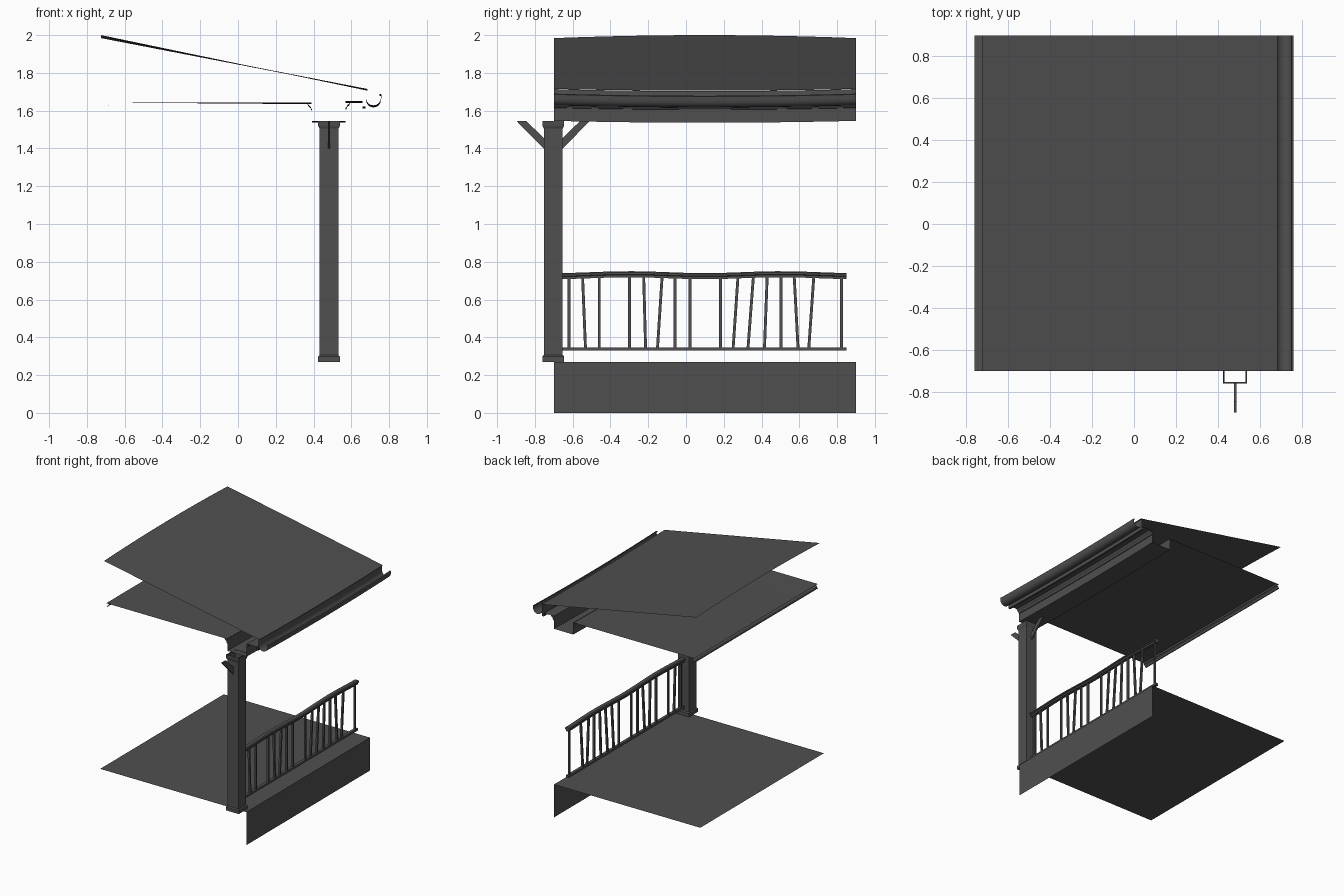
import bpy, bmesh, math

if "Cube" in bpy.data.objects:
    bpy.data.objects.remove(bpy.data.objects["Cube"])

Y0, Y1 = -0.70, 0.90          # length of the porch section
COL_X, COL_Y = 0.482, -0.703  # column centre

# Dark grey paint shared by every part
paint = bpy.data.materials.new("dark_grey")
paint.diffuse_color = (0.08, 0.08, 0.08, 1)
paint.use_nodes = True
paint.node_tree.nodes["Principled BSDF"].inputs["Base Color"].default_value = paint.diffuse_color


def make(name, verts, faces):
    me = bpy.data.meshes.new(name)
    me.from_pydata(verts, [], faces)
    me.materials.append(paint)
    ob = bpy.data.objects.new(name, me)
    bpy.context.collection.objects.link(ob)
    return ob


def bow(y):
    return 1 - ((y - 0.1) / 0.8) ** 2


def sag(x):
    return -0.010 * (x + 0.7) / 1.3


def sweep(name, prof, amp=sag, n=12):
    """Open (x, z) profile extruded along y with a gentle bow."""
    verts, k = [], len(prof)
    for i in range(n + 1):
        y = Y0 + (Y1 - Y0) * i / n
        verts += [(x, y, z + amp(x) * bow(y)) for x, z in prof]
    faces = [(i * k + j, (i + 1) * k + j, (i + 1) * k + j + 1, i * k + j + 1)
             for i in range(n) for j in range(k - 1)]
    return make(name, verts, faces)


def square_tube(name, rings):
    """Stack of square rings (half width, z) around the column axis."""
    verts = [(COL_X + sx * h, COL_Y + sy * h, z) for h, z in rings
             for sx, sy in ((-1, -1), (1, -1), (1, 1), (-1, 1))]
    faces = [(4 * i + j, 4 * i + (j + 1) % 4, 4 * i + 4 + (j + 1) % 4, 4 * i + 4 + j)
             for i in range(len(rings) - 1) for j in range(4)]
    return make(name, verts, faces)


def bar(name, section, path):
    """Closed (x, z) section carried along a (y, z) path, capped at the ends."""
    k = len(section)
    verts = [(COL_X + x, y, z + dz) for y, dz in path for x, z in section]
    faces = [(i * k + j, (i + 1) * k + j, (i + 1) * k + (j + 1) % k, i * k + (j + 1) % k)
             for i in range(len(path) - 1) for j in range(k)]
    last = (len(path) - 1) * k
    faces += [tuple(range(k)), tuple(last + j for j in reversed(range(k)))]
    return make(name, verts, faces)


def slab(name, half, outline):
    """(y, z) outline given thickness in x, centred on the column line."""
    k = len(outline)
    verts = [(COL_X + s * half, y, z) for s in (-1, 1) for y, z in outline]
    faces = [(j, (j + 1) % k, k + (j + 1) % k, k + j) for j in range(k)]
    faces += [tuple(reversed(range(k))), tuple(range(k, 2 * k))]
    return make(name, verts, faces)


# Floor deck and skirt
sweep("floor", [(-0.76, 0.27), (0.567, 0.27)], lambda x: 0, 1)
sweep("skirt", [(0.567, 0.27), (0.567, 0.0)], lambda x: 0, 1)

# Roof, bowed up at the wall and down at the eave
sweep("roof", [(-0.725, 1.984), (0.685, 1.715)],
      lambda x: 0.016 - 0.025 * (x + 0.725) / 1.41)

# Ceiling and its trims at the wall and the beam
sweep("ceiling", [(-0.705, 1.643), (0.39, 1.643)])
sweep("wall_trim", [(-0.68, 1.643), (-0.685, 1.63), (-0.697, 1.622),
                    (-0.702, 1.61), (-0.707, 1.607)])
sweep("inner_beam_trim", [(0.368, 1.643), (0.372, 1.632), (0.384, 1.622),
                          (0.388, 1.61), (0.393, 1.607)])
# Box beam, open on top
sweep("beam", [(0.393, 1.645), (0.393, 1.546), (0.569, 1.546), (0.569, 1.65)])
sweep("outer_beam_trim", [(0.569, 1.615), (0.574, 1.617), (0.579, 1.63),
                          (0.589, 1.638), (0.594, 1.65)])

# Soffit, fascia and gutter
sweep("soffit", [(0.569, 1.65), (0.660, 1.65)])
sweep("fascia", [(0.660, 1.65), (0.660, 1.623), (0.676, 1.623), (0.676, 1.714)])
gutter = [(0.677, 1.70), (0.677, 1.67)]
gutter += [(0.717 + 0.040 * math.cos(a), 1.668 + 0.040 * math.sin(a))
           for a in (math.pi * (1 + i / 8) for i in range(1, 9))]
gutter += [(0.760, 1.686), (0.751, 1.690), (0.748, 1.682)]
sweep("gutter", gutter)

# Hollow column with base and cap
square_tube("column", [(0.05, 0.27), (0.05, 1.546)])
square_tube("column_base", [(0.058, 0.27), (0.058, 0.298), (0.05, 0.306)])
square_tube("column_cap", [(0.05, 1.505), (0.054, 1.512), (0.058, 1.522), (0.058, 1.546)])

# Diagonal brackets either side of the column
for s, label in ((-1, "front"), (1, "back")):
    slab(label + "_bracket", 0.006,
         [(COL_Y + s * d, z) for d, z in ((0.05, 1.40), (0.195, 1.546), (0.143, 1.546), (0.05, 1.455))])


# Railing, with a slightly warped handrail
def warp(y):
    return 0.005 * math.cos(2 * math.pi * (y - 0.5) / 0.8) - 0.001


ys = [-0.655 + 1.505 * i / 24 for i in range(25)]
bar("handrail", [(-0.013, 0.714), (0.013, 0.714), (0.013, 0.727), (0.021, 0.730),
                 (0.021, 0.740), (0.014, 0.746), (-0.014, 0.746), (-0.021, 0.740),
                 (-0.021, 0.730), (-0.013, 0.727)], [(y, warp(y)) for y in ys])
bar("bottom_rail", [(-0.012, 0.329), (0.012, 0.329), (0.012, 0.347), (-0.012, 0.347)],
    [(-0.655, 0), (0.85, 0)])

# Balusters: a few are missing, several lean (slot -> top minus bottom shift)
lean = {1: -0.015, 5: -0.010, 6: 0.024, 11: 0.025, 12: 0.028, 13: 0.014, 15: -0.020, 16: 0.026}
for i in range(19):
    if i in (3, 9, 17):
        continue
    y, t, w = -0.62 + 0.0802 * i, lean.get(i, 0) / 2, 0.0075
    top = 0.716 + warp(y)
    slab("baluster_%02d" % i, w,
         [(y - t - w, 0.345), (y - t + w, 0.345), (y + t + w, top), (y + t - w, top)])

# Consistent normals; smooth only the gentle curves
for ob in bpy.data.objects:
    bm = bmesh.new()
    bm.from_mesh(ob.data)
    bmesh.ops.recalc_face_normals(bm, faces=bm.faces)
    bm.to_mesh(ob.data)
    bm.free()
    ob.select_set(True)
    bpy.context.view_layer.objects.active = ob
bpy.ops.object.shade_smooth_by_angle(angle=math.radians(30))
